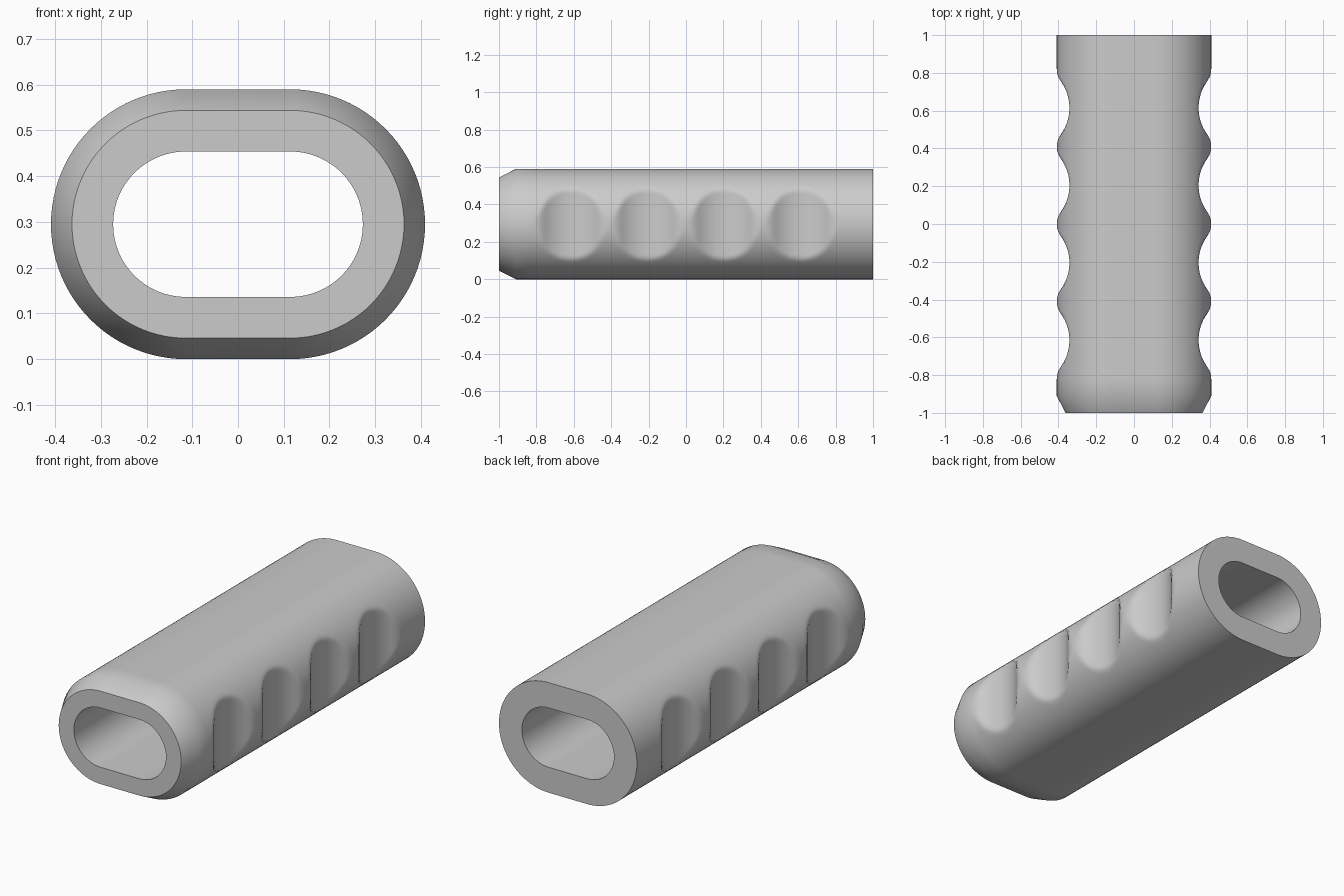
import bpy, bmesh, math

cube = bpy.data.objects.get("Cube")
if cube:
    bpy.data.objects.remove(cube, do_unlink=True)

HALF_FLAT = 0.114           # half length of the flat top and bottom
RADIUS = 0.295              # outer rounded side
BORE = 0.159                # inner rounded side
CHAMFER = 0.046
PITCH = 0.41                # spacing of the finger grooves
DEPTH = 0.067
SEGMENTS = 48
STEPS = 28                  # rings per groove

# Groove arc and the rounded ridge between grooves are tangent circles
HALF = PITCH / 2
SUM = (HALF ** 2 + DEPTH ** 2) / (2 * DEPTH)
GROOVE_R = 0.24
RIDGE_R = SUM - GROOVE_R


def side_limit(y):
    """Half width of the grip at a given distance along it."""
    full = HALF_FLAT + RADIUS
    if abs(y) >= 2 * PITCH:
        return full
    d = abs((y % PITCH) - HALF)              # distance from the groove centre
    if d < GROOVE_R * HALF / SUM:
        return full - DEPTH + GROOVE_R - math.sqrt(GROOVE_R ** 2 - d * d)
    return full - RIDGE_R + math.sqrt(RIDGE_R ** 2 - (HALF - d) ** 2)


def ring(bm, y, radius, limit=1.0):
    """Rounded slot outline, with its sides held inside the limit."""
    verts = []
    for side in (1, -1):
        for i in range(SEGMENTS + 1):
            a = math.pi * (i / SEGMENTS - 0.5)
            x = min(HALF_FLAT + radius * math.cos(a), limit)
            verts.append(bm.verts.new((side * x, y, RADIUS + side * radius * math.sin(a))))
    return verts


# Hollow grip: outside from front to back, then the bore back to the front
bm = bmesh.new()
rings = [ring(bm, -1, RADIUS - CHAMFER), ring(bm, -0.91, RADIUS)]
for i in range(4 * STEPS + 1):
    y = PITCH * (i / STEPS - 2)
    rings.append(ring(bm, y, RADIUS, side_limit(y)))
rings += [ring(bm, 1, RADIUS), ring(bm, 1, BORE), ring(bm, -1, BORE)]
for r, a in enumerate(rings):
    b = rings[(r + 1) % len(rings)]
    for i in range(len(a)):
        j = (i + 1) % len(a)
        bm.faces.new((a[i], a[j], b[j], b[i]))
bmesh.ops.recalc_face_normals(bm, faces=bm.faces)

mesh = bpy.data.meshes.new("handle_grip")
bm.to_mesh(mesh)
bm.free()
grip = bpy.data.objects.new("handle_grip", mesh)
bpy.context.collection.objects.link(grip)

# Smooth shading with sharp end rims
mesh.polygons.foreach_set("use_smooth", [True] * len(mesh.polygons))
mesh.set_sharp_from_angle(angle=math.radians(50))

# Plain grey
grey = bpy.data.materials.new("grey_rubber")
grey.use_nodes = True
colour = (0.6, 0.6, 0.6, 1)
grey.diffuse_color = colour
grey.node_tree.nodes["Principled BSDF"].inputs["Base Color"].default_value = colour
mesh.materials.append(grey)
